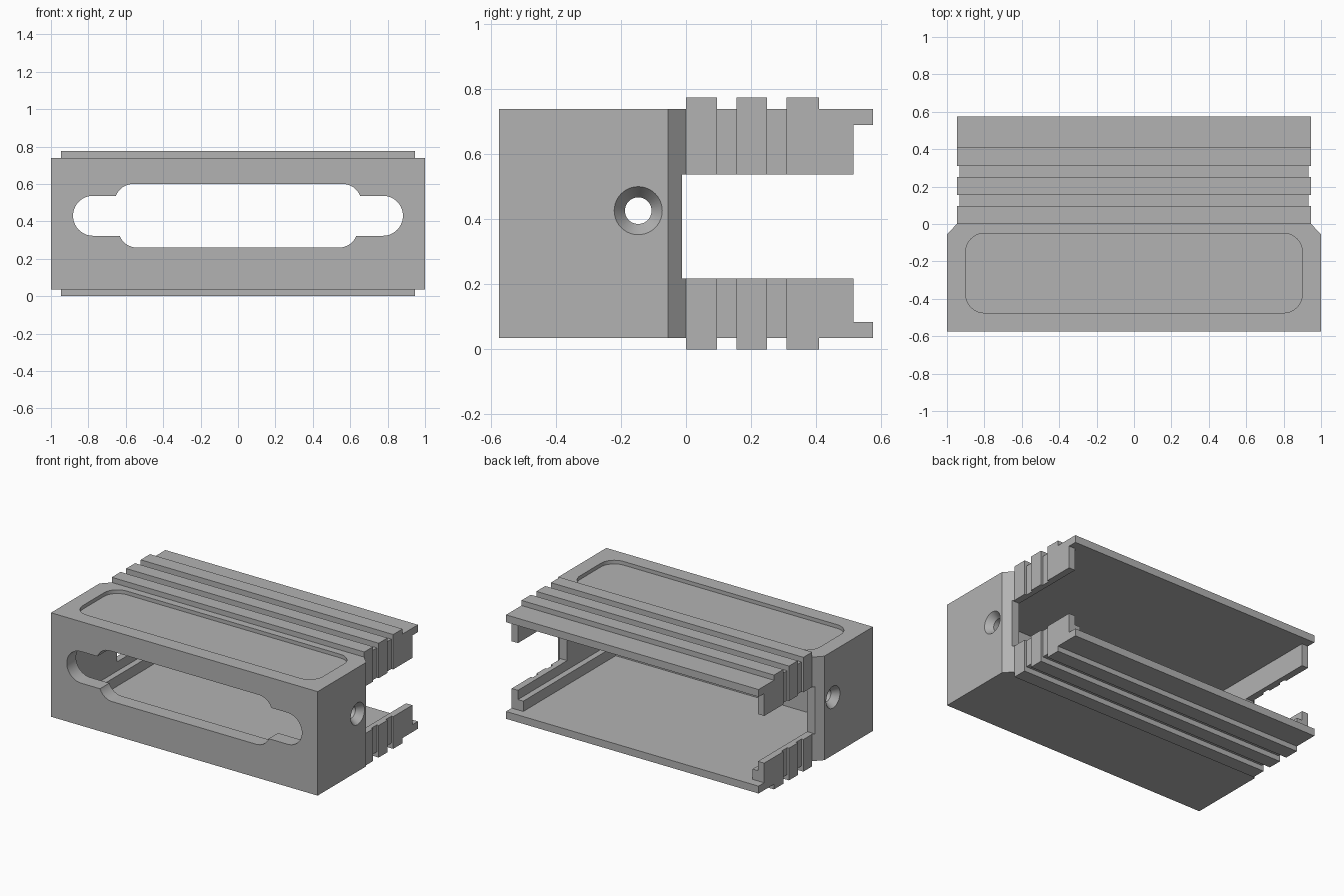
import bpy, bmesh, math
from mathutils import Vector

old = bpy.data.objects.get("Cube")
if old:
    bpy.data.objects.remove(old, do_unlink=True)

grey = bpy.data.materials.new("light grey")
grey.diffuse_color = (0.45, 0.45, 0.45, 1)
grey.use_nodes = True
grey.node_tree.nodes["Principled BSDF"].inputs["Base Color"].default_value = grey.diffuse_color

LOW, HIGH, TOTAL = 0.035, 0.74, 0.775   # shell faces and overall height
FRONT, BACK = -0.575, 0.575
RIDGES = [(0, 0.095), (0.155, 0.25), (0.31, 0.41)]


def prism(name, outline, axis, start, end):
    """Closed 2D outline extruded along one axis."""
    place = {"x": lambda a, b, c: (c, a, b),
             "y": lambda a, b, c: (a, c, b),
             "z": lambda a, b, c: (a, b, c)}[axis]
    bm = bmesh.new()
    face = bm.faces.new([bm.verts.new(place(a, b, start)) for a, b in outline])
    top = bmesh.ops.extrude_face_region(bm, geom=[face])
    shift = Vector(place(0, 0, end - start))
    bmesh.ops.translate(bm, vec=shift, verts=[v for v in top["geom"] if isinstance(v, bmesh.types.BMVert)])
    bmesh.ops.recalc_face_normals(bm, faces=bm.faces)
    return finish(name, bm)


def finish(name, bm):
    mesh = bpy.data.meshes.new(name)
    bm.to_mesh(mesh)
    bm.free()
    mesh.materials.append(grey)
    obj = bpy.data.objects.new(name, mesh)
    bpy.context.collection.objects.link(obj)
    return obj


def rect(a0, a1, b0, b1):
    return [(a0, b0), (a1, b0), (a1, b1), (a0, b1)]


def rounded(corners, radius, steps=10):
    """Arcs about four centres, listed counter-clockwise from lower left."""
    points = []
    for i, (a, b) in enumerate(corners):
        for k in range(steps + 1):
            t = math.pi * (1 + i / 2 + k / steps / 2)
            points.append((a + radius * math.cos(t), b + radius * math.sin(t)))
    return points


def drill(name, side):
    """Countersunk screw hole cutter, lathed along x."""
    bm = bmesh.new()
    rings = []
    for x, r in [(0.8, 0.041), (0.955, 0.041), (1.0, 0.074), (1.05, 0.074)]:
        rings.append([bm.verts.new((side * x, -0.147 + r * math.cos(t), 0.427 + r * math.sin(t)))
                      for t in (math.tau * i / 40 for i in range(40))])
    for lower, upper in zip(rings, rings[1:]):
        for i in range(40):
            j = (i + 1) % 40
            bm.faces.new((lower[i], lower[j], upper[j], upper[i]))
    bm.faces.new(rings[0])
    bm.faces.new(rings[-1])
    bmesh.ops.recalc_face_normals(bm, faces=bm.faces)
    return finish(name, bm)


def boolean(target, tool, operation="DIFFERENCE"):
    mod = target.modifiers.new(tool.name, "BOOLEAN")
    mod.operation, mod.solver, mod.object = operation, "EXACT", tool
    bpy.ops.object.select_all(action="DESELECT")
    bpy.context.view_layer.objects.active = target
    target.select_set(True)
    bpy.ops.object.modifier_apply(modifier=mod.name)
    bpy.data.objects.remove(tool, do_unlink=True)


# Side profile with ribs above and below
upper = [(FRONT, HIGH)]
for y0, y1 in RIDGES:
    upper += [(y0, HIGH), (y0, TOTAL), (y1, TOTAL), (y1, HIGH)]
upper.append((BACK, HIGH))
lower = [(y, TOTAL - z) for y, z in reversed(upper)]
housing = prism("connector_housing", upper + lower, "x", -1.1, 1.1)

# Plan outline: chamfered head, narrower tail with grooved sides
edge = [(1, FRONT), (1, -0.055), (0.947, 0)]
for (_, y0), (y1, _) in zip(RIDGES, RIDGES[1:]):
    edge += [(0.947, y0), (0.933, y0), (0.933, y1), (0.947, y1)]
edge.append((0.947, BACK))
plan = edge + [(-x, y) for x, y in reversed(edge)]
boolean(housing, prism("plan_cutter", plan, "z", -0.2, 1), "INTERSECT")

# Cavity, with a ledge left along the foot of each side wall
half = [(0.86, 0.085), (0.86, 0.155), (0.9, 0.155), (0.9, 0.69)]
cavity = half + [(-x, z) for x, z in reversed(half)]
boolean(housing, prism("cavity_cutter", cavity, "y", -0.475, 0.7))

# Side slots and shortened side walls
boolean(housing, prism("slot_cutter", rect(-0.012, 0.7, 0.218, 0.538), "x", -1.2, 1.2))
boolean(housing, prism("end_cutter", rect(0.515, 0.8, 0.085, 0.69), "x", -1.2, 1.2))

# Label recess in the top
label = rounded([(-0.8, -0.375), (0.8, -0.375), (0.8, -0.15), (-0.8, -0.15)], 0.1)
boolean(housing, prism("recess_cutter", label, "z", HIGH - 0.025, 1))

# Front opening: a long slot plus a taller middle
slot = rounded([(-0.775, 0.43), (0.775, 0.43), (0.775, 0.43), (-0.775, 0.43)], 0.107)
slot = [p for i, p in enumerate(slot) if (Vector(p) - Vector(slot[i - 1])).length > 1e-5]
boolean(housing, prism("window_slot_cutter", slot, "y", -0.7, -0.4))
middle = rounded([(-0.54, 0.36), (0.54, 0.36), (0.56, 0.5), (-0.56, 0.5)], 0.1)
boolean(housing, prism("window_middle_cutter", middle, "y", -0.71, -0.39))

# Screw holes
for side in (1, -1):
    boolean(housing, drill("screw_hole_cutter", side))

bpy.ops.object.shade_smooth_by_angle(angle=math.radians(25))
